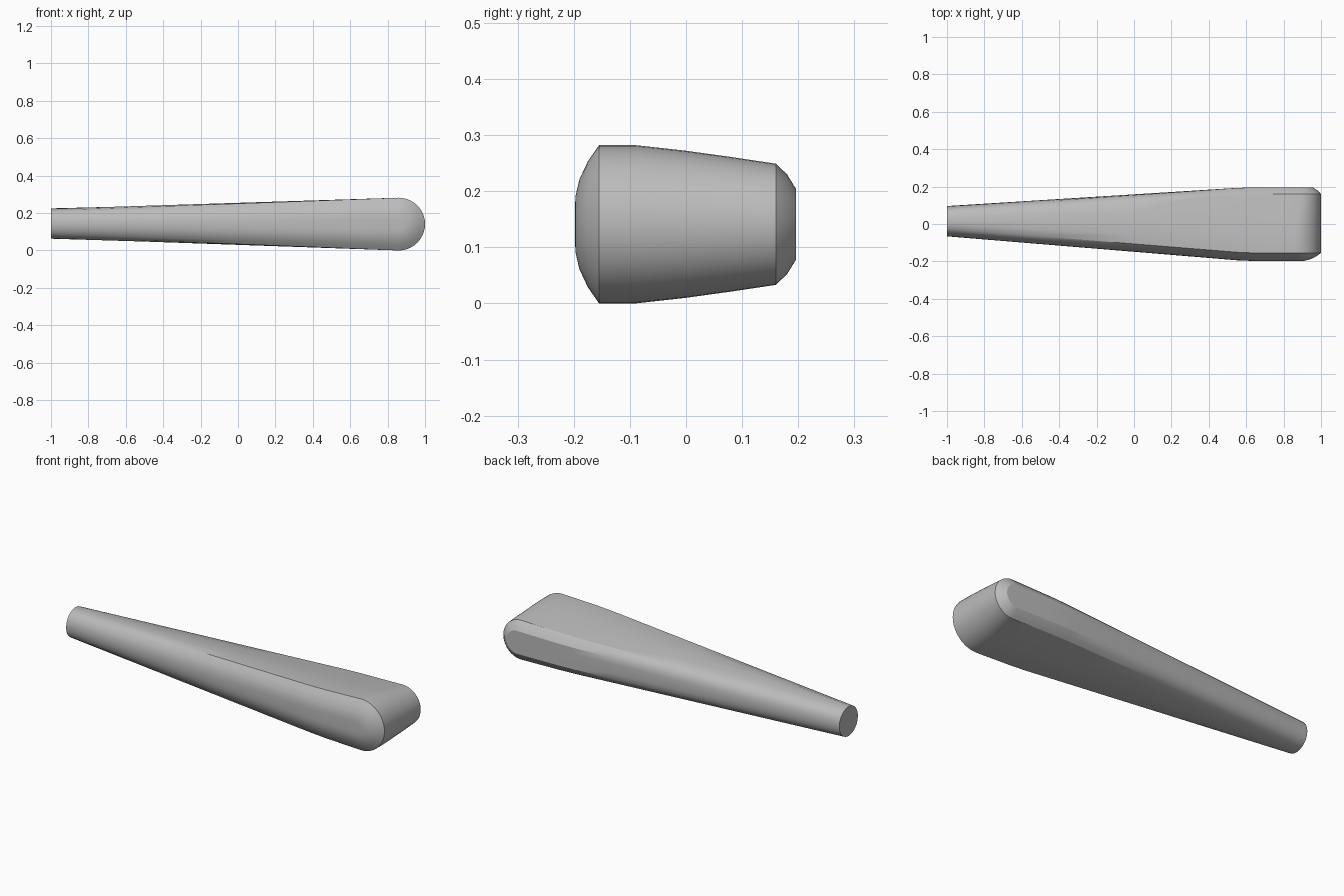
import bpy, bmesh
from math import sin, cos, pi, radians

cube = bpy.data.objects.get("Cube")
if cube:
    bpy.data.objects.remove(cube, do_unlink=True)

# Head profile from front to back: depth y, half height, matching angle on the round tail
PROFILE = [(-.198, 0, 180), (-.198, .025, 166), (-.197, .05, 154), (-.19, .08, 144),
           (-.175, .112, 133), (-.155, .141, 120), (-.09, .141, 103), (0, .131, 88),
           (.08, .12, 72), (.16, .108, 56), (.18, .089, 42), (.196, .063, 30),
           (.196, .03, 15), (.196, 0, 0)]
STATIONS = [-1, -.5, 0, .35, .55, .65, .75]
TAIL_RADIUS, TAIL_Y, TAIL_Z, HEAD_Z = .081, .015, .144, .141
ARC_STEPS = 20


def outline(y, r, angle):
    """Long loop around the lever at one profile point: top, rounded tip, underside."""
    core = min(.141, max(.108, .131 - .144 * y))
    cx = 1 - core
    a = radians(angle)
    top, under = [], []
    for x in STATIONS + [cx]:
        ty = min(1, (x + 1) / 1.6)
        tz = (x + 1) / (cx + 1)
        py = (TAIL_Y + TAIL_RADIUS * cos(a)) * (1 - ty) + y * ty
        half = TAIL_RADIUS * sin(a) * (1 - tz) + r * tz
        mid = TAIL_Z * (1 - tz) + HEAD_Z * tz
        top.append((x, py, mid + half))
        under.append((x, py, mid - half))
    tip = [(cx + r * sin(pi * k / ARC_STEPS), y, HEAD_Z + r * cos(pi * k / ARC_STEPS))
           for k in range(1, ARC_STEPS)]
    return top + tip + under[::-1]


# Lever body: skin neighbouring outlines, then close the tail
bm = bmesh.new()
loops = [[bm.verts.new(p) for p in outline(*row)] for row in PROFILE]
for a, b in zip(loops, loops[1:]):
    for i in range(len(a) - 1):
        bm.faces.new((a[i], a[i + 1], b[i + 1], b[i]))
bm.faces.new([l[0] for l in loops] + [l[-1] for l in loops[-2:0:-1]])
bmesh.ops.remove_doubles(bm, verts=bm.verts, dist=.0001)
bmesh.ops.dissolve_degenerate(bm, edges=bm.edges, dist=.0001)
bmesh.ops.recalc_face_normals(bm, faces=bm.faces)
mesh = bpy.data.meshes.new("lever_handle")
bm.to_mesh(mesh)
bm.free()
lever = bpy.data.objects.new("lever_handle", mesh)
bpy.context.collection.objects.link(lever)

# Plain grey finish
grey = bpy.data.materials.new("plain_grey")
grey.use_nodes = True
colour = (.5, .5, .5, 1)
grey.diffuse_color = colour
grey.node_tree.nodes["Principled BSDF"].inputs["Base Color"].default_value = colour
mesh.materials.append(grey)

# Smooth flanks, crisp rims on the head
bpy.ops.object.select_all(action='DESELECT')
lever.select_set(True)
bpy.context.view_layer.objects.active = lever
bpy.ops.object.shade_smooth_by_angle(angle=radians(30))
